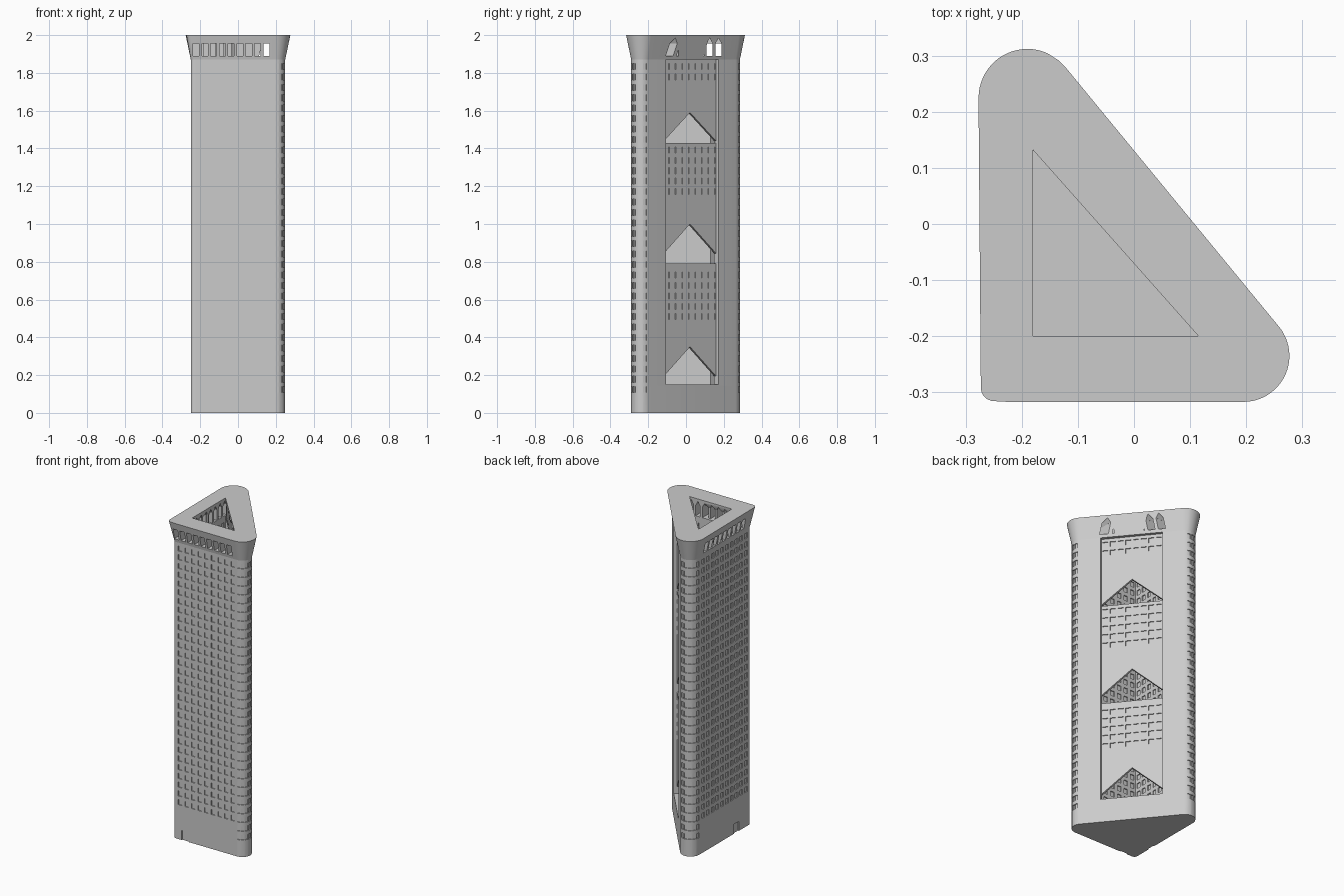
import bpy, bmesh, math
from mathutils import Vector

if "Cube" in bpy.data.objects:
    bpy.data.objects.remove(bpy.data.objects["Cube"])

PITCH = 0.0552          # storey height
BASE = 0.15             # courtyard floor / recess sill
NX, NY = 0.777, 0.63    # outward normal of the diagonal side


def diag(s, n):
    """Point in the diagonal wall's own frame: s along it, n outward."""
    return (n * NX - s * NY, n * NY + s * NX)


def line(a, b, n=0, flag=0, frac=0.55):
    """Straight run of n window bays; each entry is (point, flag of edge after it)."""
    a, b = Vector(a), Vector(b)
    out = [(a, 0)]
    for i in range(n):
        out.append((a.lerp(b, (i + 0.5 - frac / 2) / n), flag))
        out.append((a.lerp(b, (i + 0.5 + frac / 2) / n), 0))
    return out


def arc(c, r, angles, flags):
    return [(Vector((c[0] + r * math.cos(math.radians(t)), c[1] + r * math.sin(math.radians(t)))), f)
            for t, f in zip(angles, flags)]


def outline(g=0.0, bays=True):
    """Rounded triangular plan, grown outward by g."""
    if bays:
        sweep, sf = [3, 22, 27, 46, 51, 70, 75, 94, 99, 118], [1, 0] * 5
    else:
        sweep, sf = list(range(6, 122, 6)), [0] * 20
    p = line((-0.225, -0.29 - g), (0.19, -0.29 - g), 9 * bays, 2)
    p += arc((0.195, -0.235), 0.055 + g, [-90] + [q - 90 for q in sweep] + [34, 39], [0] + sf + [0] * 2)
    p += arc((-0.19, 0.225), 0.06 + g, [39, 49] + [q + 60 for q in sweep if q > 0] + [180],
             [0] * 2 + sf + [0])
    p += line((-0.25 - g, 0.21), (-0.25 - g, -0.265), 10 * bays, 2)
    p += arc((-0.23 - 0.7 * g, -0.27 - 0.8 * g), 0.02 + 0.15 * g, [180 + 11 * i for i in range(9)], [0] * 9)
    return p


def levels(k0, start, top):
    """Heights of all storeys, plus the storey number for each window band."""
    zs, rows = [start], []
    for k in range(k0, 31):
        z = BASE + k * PITCH
        zs += [z + 0.012, z + 0.044]
        rows += [None, k]
    return zs + [top], rows + [None]


def link(name, bm):
    bmesh.ops.recalc_face_normals(bm, faces=bm.faces)
    me = bpy.data.meshes.new(name)
    bm.to_mesh(me)
    bm.free()
    ob = bpy.data.objects.new(name, me)
    bpy.context.collection.objects.link(ob)
    return ob


def prism(name, rings, is_window=None, depth=0.0):
    """Closed skin through stacked rings; window cells are pushed by depth."""
    bm = bmesh.new()
    vs = [[bm.verts.new((p[0], p[1], z)) for p in pts] for pts, z in rings]
    n, wins = len(vs[0]), []
    for j in range(len(vs) - 1):
        for i in range(n):
            k = (i + 1) % n
            f = bm.faces.new((vs[j][i], vs[j][k], vs[j + 1][k], vs[j + 1][i]))
            if is_window and is_window(i, j):
                wins.append(f)
    bm.faces.new(vs[0][::-1])
    bm.faces.new(vs[-1])
    bm.normal_update()
    if wins:
        for f in bmesh.ops.extrude_discrete_faces(bm, faces=wins)["faces"]:
            f.normal_update()
            bmesh.ops.translate(bm, verts=f.verts[:], vec=f.normal * depth)
    return link(name, bm)


def tower(name, path, k0, start, top, test, depth):
    zs, rows = levels(k0, start, top)
    pts = [p for p, _ in path]
    return prism(name, [(pts, z) for z in zs],
                 lambda i, j: rows[j] is not None and test(path[i][1], rows[j]), depth)


def solids(name, polys, vec):
    """Several flat profiles extruded along one vector."""
    bm = bmesh.new()
    for poly in polys:
        a = [bm.verts.new(p) for p in poly]
        b = [bm.verts.new(Vector(p) + Vector(vec)) for p in poly]
        bm.faces.new(a)
        bm.faces.new(b[::-1])
        for i in range(len(a)):
            k = (i + 1) % len(a)
            bm.faces.new((a[k], a[i], b[i], b[k]))
    return link(name, bm)


def cut(ob, cutter):
    cutter.hide_render = True
    m = ob.modifiers.new("cut", 'BOOLEAN')
    m.operation, m.solver, m.object = 'DIFFERENCE', 'EXACT', cutter
    bpy.context.view_layer.objects.active = ob
    bpy.ops.object.modifier_apply(modifier=m.name)
    bpy.data.objects.remove(cutter)


def smooth(ob):
    bpy.ops.object.select_all(action='DESELECT')
    ob.select_set(True)
    bpy.context.view_layer.objects.active = ob
    bpy.ops.object.shade_smooth_by_angle(angle=math.radians(30))


# Tower shaft with sunken windows (round corners start one storey lower)
shaft = tower("tower_shaft", outline(), -1, 0.0, 1.87,
              lambda f, k: f == 1 or (f == 2 and k >= 1), -0.006)

# Courtyard reaching close behind the recess, windows on its two straight walls
S0, S1, BACK, COURT_N = -0.182, 0.175, 0.038, 0.022
A, B, C = (-0.18, -0.2), (0.115, -0.2), (-0.18, 0.13)
court = line(A, B, 6, 2) + line(B, A) + line(diag(S0, COURT_N), A)
court += line(diag(S1, COURT_N), A) + line(C, A, 7, 2)
cut(shaft, tower("court_cutter", court, 0, BASE, 1.9, lambda f, k: f == 2, 0.006))

# Shallow tall recess in the diagonal side with bands of windows on its back
bands = [(0.50, 0.78), (1.15, 1.43), (1.74, 1.88)]
recess = [(Vector(diag(S0, 0.12)), 0), (Vector(diag(S1 + 0.01, 0.12)), 0)]
recess += line(diag(S1, BACK), diag(S0, BACK), 8, 2, 0.7) + [(Vector(diag(S0, BACK)), 0)]
cut(shaft, tower("recess_cutter", recess, 0, BASE, 1.9,
                 lambda f, k: f == 2 and any(a <= BASE + k * PITCH + 0.03 <= b for a, b in bands), 0.006))

# Gabled openings from the recess into the courtyard
gables = []
for base, apex in ((0.151, 0.35), (0.79, 1.0), (1.43, 1.59)):
    e = max(apex - 0.155, base + 0.01)
    prof = [(S0 + .002, base), (S1 - .002, base), (S1 - .002, e), ((S0 + S1) / 2, apex), (S0 + .002, e)]
    gables.append([(*diag(s, 0.05), z) for s, z in prof])
cut(shaft, solids("gable_cutter", gables, (-0.034 * NX, -0.034 * NY, 0)))

# Doors in the two straight sides
cut(shaft, solids("front_door_cutter", [[(-0.19, -0.4, -0.01), (-0.14, -0.4, -0.01),
                                         (-0.14, -0.4, 0.06), (-0.19, -0.4, 0.06)]], (0, 0.116, 0)))
cut(shaft, solids("side_door_cutter", [[(-0.4, -0.17, -0.01), (-0.4, -0.12, -0.01),
                                        (-0.4, -0.12, 0.06), (-0.4, -0.17, 0.06)]], (0.156, 0, 0)))
smooth(shaft)

# Flared crown, with a triangular opening over the courtyard
crown = prism("crown", [([p for p, _ in outline(0, False)], 1.87), ([p for p, _ in outline(0.027, False)], 2.0)])
T = [A, B, (-0.18, 0.132)]
cut(crown, prism("crown_court_cutter", [(T, 1.8), (T, 2.1)]))


# Crown openings from the front and left: square outside, pointed further in
def slot(u, pointed, w=0.016):
    top = [(u + w, 1.955), (u, 1.985), (u - w, 1.955)] if pointed else [(u + w, 1.956), (u - w, 1.956)]
    return [(u - w, 1.89), (u + w, 1.89)] + top


for pointed, y0, x0 in ((False, -0.4, -0.4), (True, -0.27, -0.235)):
    front = [[(u, y0, z) for u, z in slot(-0.222 + 0.0465 * i, pointed)] for i in range(9)]
    left = [[(x0, u, z) for u, z in slot(0.172 - 0.0465 * i, pointed)] for i in range(9)]
    cut(crown, solids("front_slot_cutter", front, (0, -0.04 - y0, 0)))
    cut(crown, solids("left_slot_cutter", left, (0.003 - x0, 0, 0)))
smooth(crown)
